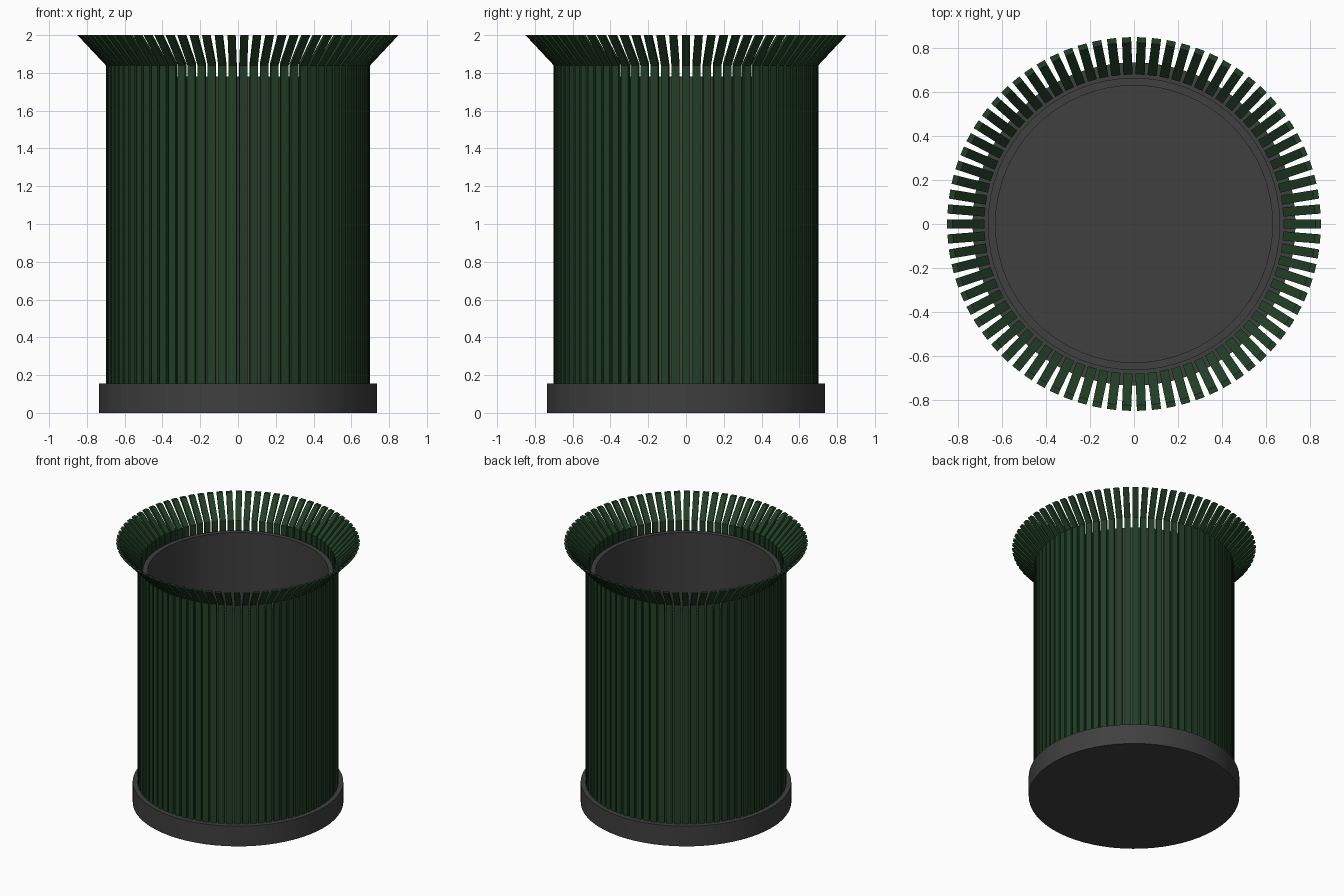
import bpy, bmesh, math

if "Cube" in bpy.data.objects:
    bpy.data.objects.remove(bpy.data.objects["Cube"])

SLATS = 78


def material(name, rgb):
    m = bpy.data.materials.new(name)
    m.diffuse_color = (*rgb, 1)
    m.use_nodes = True
    m.node_tree.nodes["Principled BSDF"].inputs["Base Color"].default_value = m.diffuse_color
    return m


def finish(name, bm, mat):
    bmesh.ops.recalc_face_normals(bm, faces=bm.faces)
    me = bpy.data.meshes.new(name)
    bm.to_mesh(me)
    bm.free()
    me.materials.append(mat)
    ob = bpy.data.objects.new(name, me)
    bpy.context.collection.objects.link(ob)
    return ob


def lathe(name, profile, mat, sides=64):
    """Spin an (r, z) profile whose ends lie on the axis."""
    bm = bmesh.new()
    vs = [bm.verts.new((r, 0, z)) for r, z in profile]
    es = [bm.edges.new(p) for p in zip(vs, vs[1:])]
    bmesh.ops.spin(bm, geom=vs + es, cent=(0, 0, 0), axis=(0, 0, 1),
                   angle=2 * math.pi, steps=sides)
    bmesh.ops.remove_doubles(bm, verts=bm.verts, dist=1e-4)
    ob = finish(name, bm, mat)
    bpy.ops.object.select_all(action='DESELECT')
    bpy.context.view_layer.objects.active = ob
    ob.select_set(True)
    bpy.ops.object.shade_smooth_by_angle(angle=math.radians(30))
    return ob


grey = material("dark_grey", (0.05, 0.05, 0.05))
green = material("dark_green", (0.015, 0.05, 0.018))

# Solid base plinth
lathe("base", [(0, 0), (0.735, 0), (0.735, 0.155), (0, 0.155)], grey)

# Open inner bin with a thick wall
lathe("liner", [(0, 0.10), (0.665, 0.10), (0.665, 1.78), (0.63, 1.78),
                (0.63, 0.17), (0, 0.17)], grey)

# Ring of bent slats flaring outward at the top
outline = [(0.70, 0.10), (0.70, 1.84), (0.85, 2.0),
           (0.825, 2.0), (0.68, 1.848), (0.68, 0.10)]
half = 0.021
bm = bmesh.new()
for i in range(SLATS):
    a = 2 * math.pi * i / SLATS
    c, s = math.cos(a), math.sin(a)
    left, right = [[bm.verts.new((r * c - w * s, r * s + w * c, z))
                    for r, z in outline] for w in (-half, half)]
    n = len(outline)
    for k in range(n):
        j = (k + 1) % n
        bm.faces.new((left[k], left[j], right[j], right[k]))
    # Side walls as quads: straight shaft and flare
    for v in (left, right):
        bm.faces.new((v[0], v[1], v[4], v[5]))
        bm.faces.new((v[1], v[2], v[3], v[4]))
finish("slats", bm, green)
